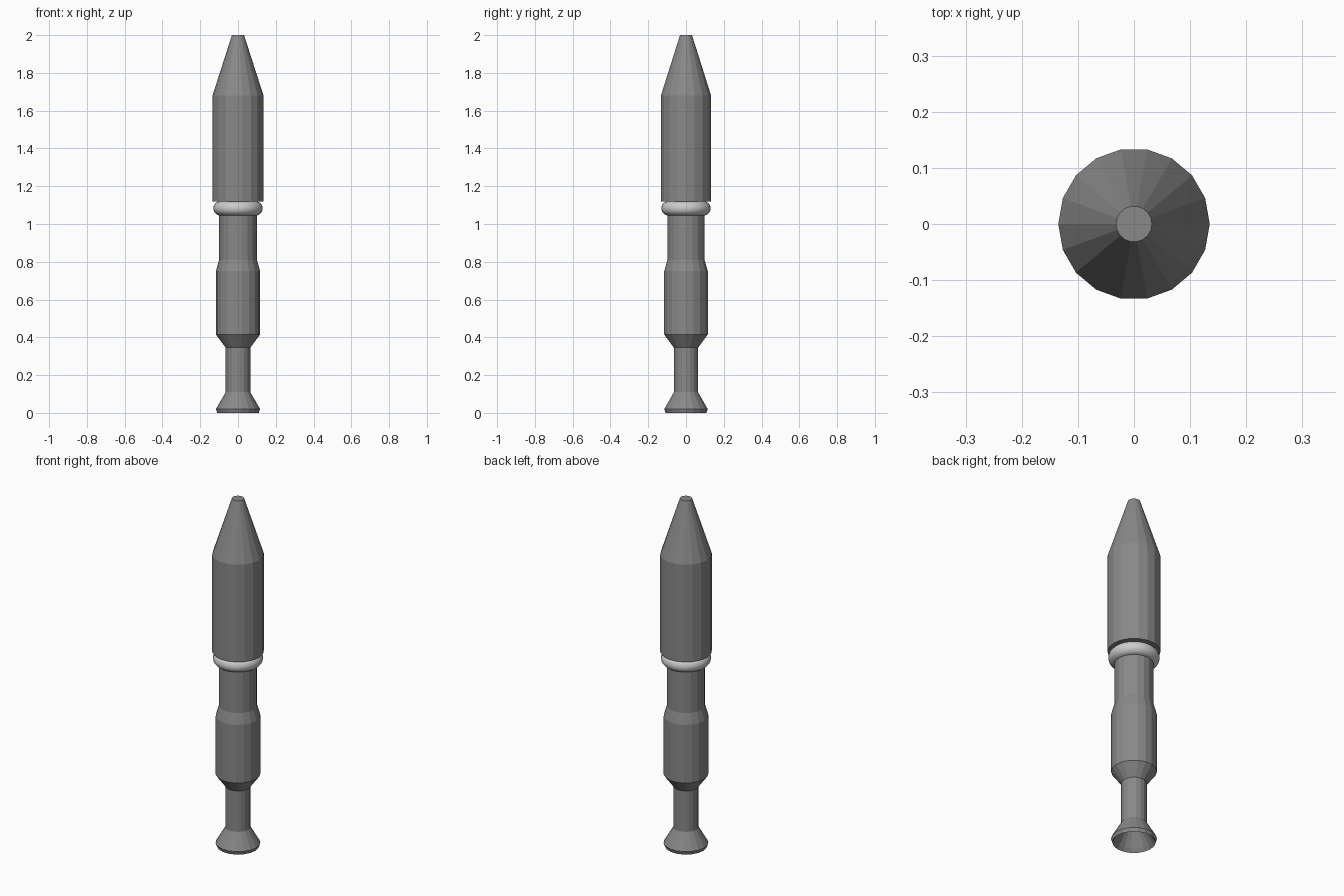
import bpy
import bmesh
import math

cube = bpy.data.objects.get("Cube")
if cube:
    bpy.data.objects.remove(cube, do_unlink=True)

SIDES = 18


def material(name, value):
    mat = bpy.data.materials.new(name)
    mat.use_nodes = True
    colour = (value, value, value, 1)
    mat.diffuse_color = colour
    mat.node_tree.nodes["Principled BSDF"].inputs["Base Color"].default_value = colour
    return mat


def lathe(name, profile, mat):
    """Revolve (radius, height) points round z, closing both ends."""
    bm = bmesh.new()
    rings = []
    for radius, z in profile:
        angles = [2 * math.pi * i / SIDES for i in range(SIDES)]
        rings.append([bm.verts.new((radius * math.cos(a), radius * math.sin(a), z))
                      for a in angles])
    for low, high in zip(rings, rings[1:]):
        for i in range(SIDES):
            j = (i + 1) % SIDES
            bm.faces.new((low[i], low[j], high[j], high[i]))
    bm.faces.new(rings[0])
    bm.faces.new(rings[-1])
    bmesh.ops.recalc_face_normals(bm, faces=bm.faces)
    mesh = bpy.data.meshes.new(name)
    bm.to_mesh(mesh)
    bm.free()
    mesh.materials.append(mat)
    obj = bpy.data.objects.new(name, mesh)
    bpy.context.collection.objects.link(obj)
    return obj


grey = material("body grey", 0.25)
pale = material("collar pale grey", 0.6)

# Upper casing with its blunt nose
lathe("upper_casing", [(0.135, 1.12), (0.135, 1.68), (0.032, 2.0)], grey)

# Lower body: neck, wider middle stage and narrow tail
lathe("lower_body", [(0.065, 0.1), (0.065, 0.345), (0.117, 0.415), (0.117, 0.75),
                     (0.1, 0.81), (0.1, 1.12)], grey)

# Flared nozzle, hollow underneath
lathe("nozzle", [(0.045, 0.1), (0.095, 0.02), (0.107, 0.005), (0.11, 0.0),
                 (0.117, 0.02), (0.065, 0.11)], grey)

# Rounded collar between the two bodies
bpy.ops.mesh.primitive_torus_add(major_segments=36, minor_segments=14,
                                 major_radius=0.093, minor_radius=0.038,
                                 location=(0, 0, 1.083))
collar = bpy.context.object
collar.name = "collar"
collar.data.materials.append(pale)
bpy.ops.object.shade_smooth_by_angle()
